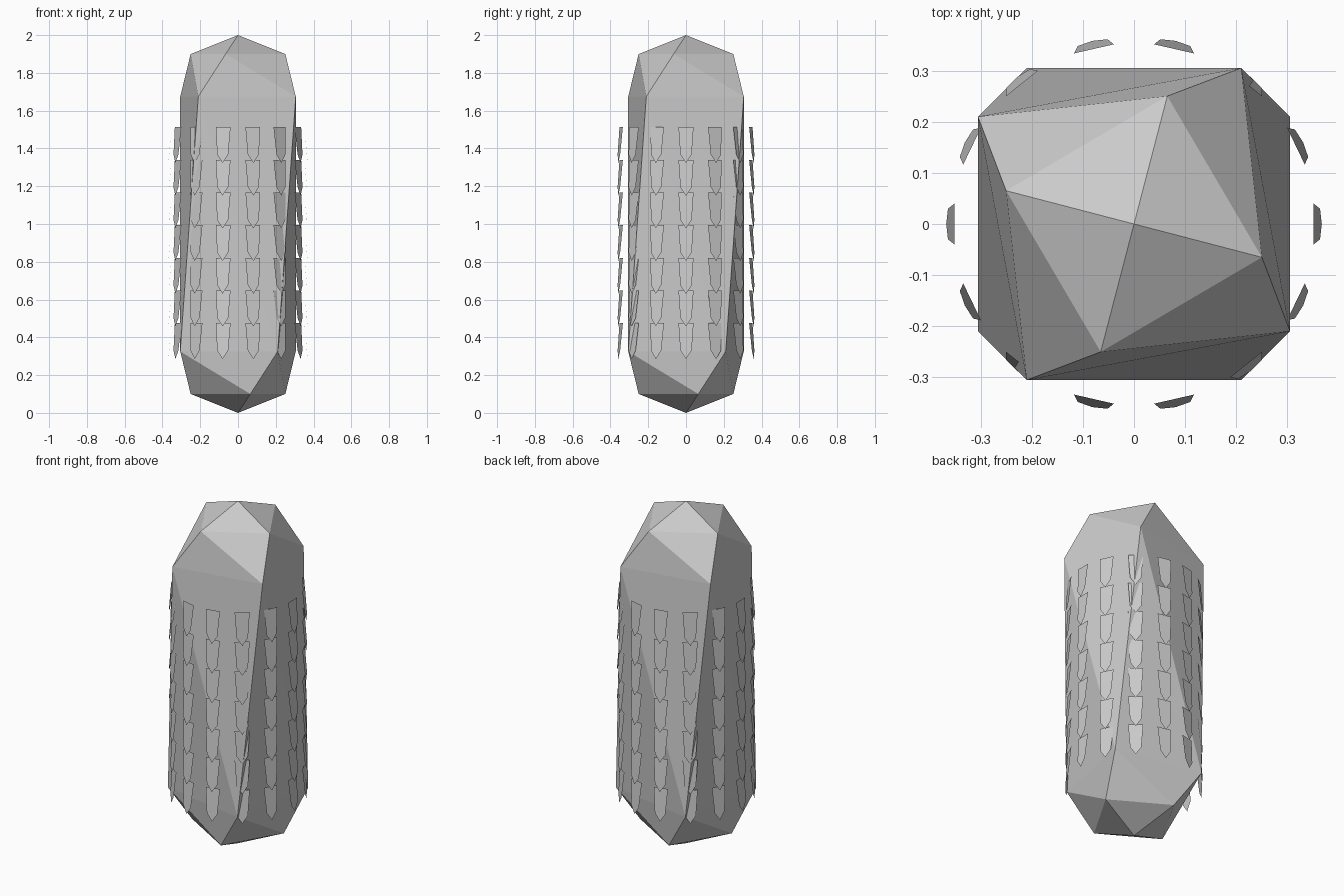
import bpy, bmesh
from math import sin, cos, radians, pi

if "Cube" in bpy.data.objects:
    bpy.data.objects.remove(bpy.data.objects["Cube"])


def finish(name, bm):
    mesh = bpy.data.meshes.new(name)
    bm.to_mesh(mesh)
    bm.free()
    obj = bpy.data.objects.new(name, mesh)
    bpy.context.collection.objects.link(obj)
    return obj


# Body: four-sided capsule whose rings twist step by step from top to bottom
bm = bmesh.new()
bm.verts.new((0, 0, 2))
bm.verts.new((0, 0, 0))
for radius, z, twist in [(0.259, 1.9, 30.4), (0.371, 1.675, 10.5),
                         (0.371, 0.325, -10.5), (0.259, 0.1, -30.4)]:
    for k in range(4):
        a = radians(45 + 90 * k + twist)
        bm.verts.new((radius * cos(a), radius * sin(a), z))
bmesh.ops.convex_hull(bm, input=bm.verts[:])
bmesh.ops.recalc_face_normals(bm, faces=bm.faces[:])
finish("twisted_body", bm)

# Scales: pentagonal sheets (sideways offset, radius, drop) in 14 columns of 7
COLUMNS, ROWS = 14, 7
PROFILE = [(-0.04, 0.352, 0), (-0.03, 0.3645, 0.145), (0, 0.368, 0.19),
           (0.03, 0.3645, 0.145), (0.04, 0.352, 0)]
bm = bmesh.new()
for row in range(ROWS):
    top = 1.513 - 0.173 * row
    for col in range(COLUMNS):
        a = 2 * pi * col / COLUMNS
        bm.faces.new([bm.verts.new((r * cos(a) - t * sin(a),
                                    r * sin(a) + t * cos(a), top - drop))
                      for t, r, drop in reversed(PROFILE)])
bm.normal_update()
for f in bm.faces:
    c = f.calc_center_median()
    if f.normal.x * c.x + f.normal.y * c.y < 0:
        f.normal_flip()
finish("scales", bm)
